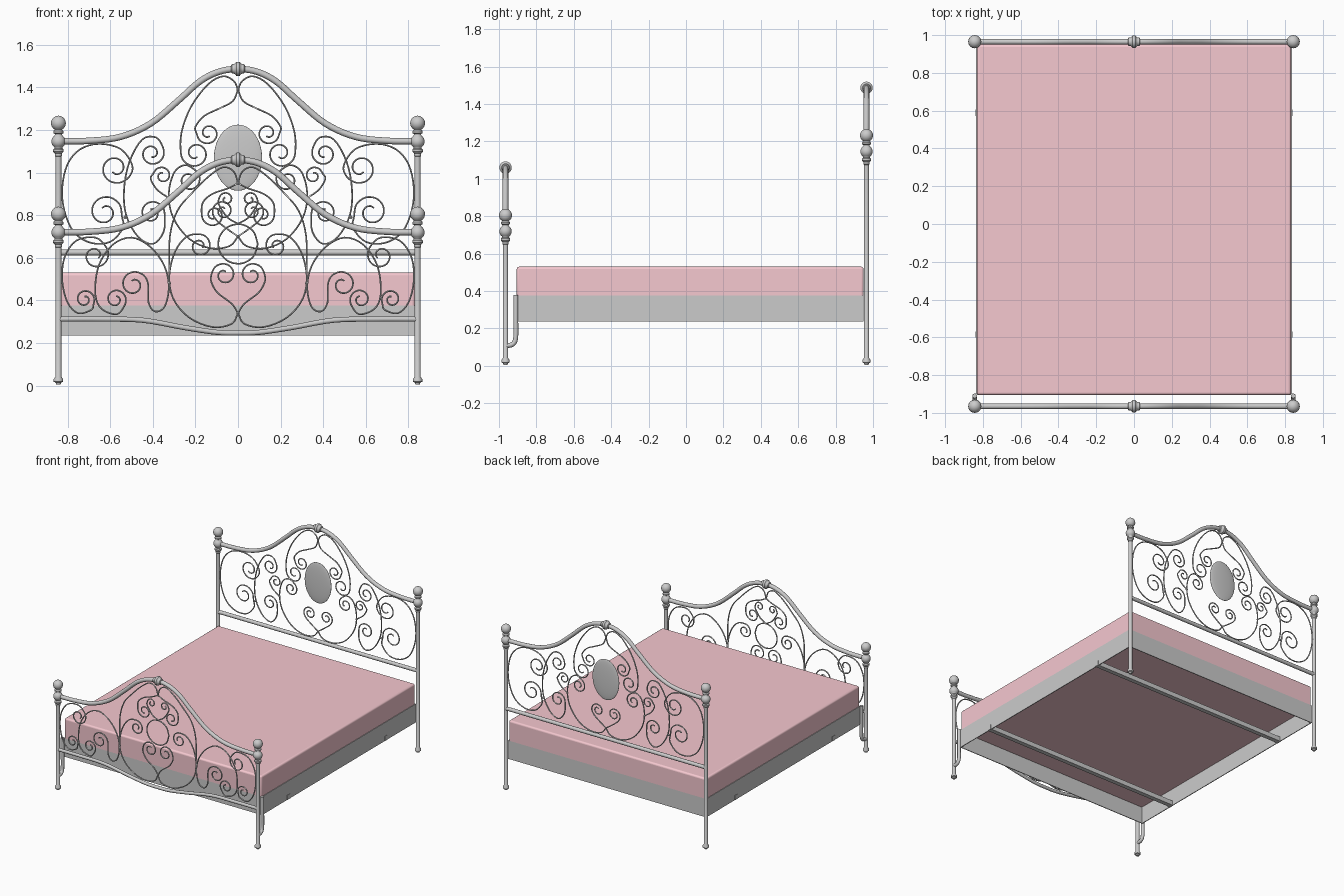
import bpy, bmesh, math
from mathutils import Vector

if "Cube" in bpy.data.objects:
    bpy.data.objects.remove(bpy.data.objects["Cube"])

HEAD_Y, FOOT_Y, POST_X = 0.965, -0.965, 0.843
DROP = 0.427  # the footboard repeats the headboard arch, lower


def finish(ob, angle=40):
    bpy.ops.object.select_all(action='DESELECT')
    ob.select_set(True)
    bpy.context.view_layer.objects.active = ob
    if ob.type == 'CURVE':
        bpy.ops.object.convert(target='MESH')
    bpy.ops.object.shade_smooth_by_angle(angle=math.radians(angle))
    return bpy.context.view_layer.objects.active


def smooth(pts, n=5):
    p = [Vector(q) for q in pts]
    p = [2 * p[0] - p[1]] + p + [2 * p[-1] - p[-2]]
    out = []
    for a, b, c, d in zip(p, p[1:], p[2:], p[3:]):
        for i in range(n):
            t = i / n
            out.append(0.5 * (2 * b + (c - a) * t + (2 * a - 5 * b + 4 * c - d) * t * t
                              + (3 * b - a - 3 * c + d) * t ** 3))
    return out + [p[-2]]


def tubes(name, paths, radius, res=2):
    cu = bpy.data.curves.new(name, 'CURVE')
    cu.dimensions = '3D'
    cu.bevel_depth, cu.bevel_resolution, cu.use_fill_caps = radius, res, True
    for path in paths:
        s = cu.splines.new('POLY')
        s.points.add(len(path) - 1)
        for pt, co in zip(s.points, path):
            pt.co = (*co, 1)
    ob = bpy.data.objects.new(name, cu)
    bpy.context.collection.objects.link(ob)
    return finish(ob, 60)


def lathe(name, profile, loc, axis='Z', steps=20):
    bm = bmesh.new()
    vs = [bm.verts.new((r, 0, z)) for r, z in profile]
    es = [bm.edges.new(e) for e in zip(vs, vs[1:])]
    bmesh.ops.spin(bm, geom=vs + es, cent=(0, 0, 0), axis=(0, 0, 1),
                   angle=2 * math.pi, steps=steps, use_duplicate=False)
    bmesh.ops.remove_doubles(bm, verts=bm.verts, dist=1e-4)
    bmesh.ops.recalc_face_normals(bm, faces=bm.faces)
    me = bpy.data.meshes.new(name)
    bm.to_mesh(me)
    bm.free()
    ob = bpy.data.objects.new(name, me)
    ob.location = loc
    if axis == 'X':
        ob.rotation_euler.y = math.pi / 2
    bpy.context.collection.objects.link(ob)
    return finish(ob)


def box(name, lo, hi, bevel=0):
    bpy.ops.mesh.primitive_cube_add(size=1)
    ob = bpy.context.object
    ob.name = name
    ob.location = [(a + b) / 2 for a, b in zip(lo, hi)]
    ob.scale = [b - a for a, b in zip(lo, hi)]
    bpy.ops.object.transform_apply(location=True, scale=True)
    if bevel:
        m = ob.modifiers.new('bevel', 'BEVEL')
        m.width, m.segments = bevel, 4
        finish(ob)
    return ob


def arc(r, zc, a0, a1, n=8):
    return [(max(0, r * math.cos(math.radians(a0 + (a1 - a0) * i / n))),
             zc + r * math.sin(math.radians(a0 + (a1 - a0) * i / n))) for i in range(n + 1)]


# turned posts with ball finials
def post(name, x, y, d):
    prof = [(0, 0.005), (0.01, 0.005), (0.013, 0.014), (0.022, 0.018), (0.022, 0.03),
            (0.014, 0.042), (0.014, 1.075 - d), (0.017, 1.078 - d), (0.017, 1.09 - d),
            (0.02, 1.093 - d), (0.025, 1.098 - d), (0.025, 1.108 - d), (0.018, 1.114 - d)]
    prof += arc(0.033, 1.146 - d, -55, 55)
    prof += [(0.016, 1.18 - d), (0.024, 1.185 - d), (0.024, 1.194 - d), (0.016, 1.203 - d)]
    prof += arc(0.035, 1.232 - d, -60, 90)
    lathe(name, prof, (x, y, 0))


for s, side in ((-1, 'left'), (1, 'right')):
    post('head_post_' + side, s * POST_X, HEAD_Y, 0)
    post('foot_post_' + side, s * POST_X, FOOT_Y, DROP)
    # bent bracket joining the foot post to the side board
    x = s * POST_X
    tubes('foot_bracket_' + side, [smooth([
        (x, -0.91, 0.38), (x, -0.91, 0.25), (x, -0.91, 0.16), (x, -0.917, 0.127),
        (x, -0.935, 0.112), (x, FOOT_Y, 0.108)])], 0.013)

# arched top rails and lower rails
half = [(-0.843, 1.147), (-0.7, 1.149), (-0.55, 1.168), (-0.41, 1.23), (-0.28, 1.338),
        (-0.18, 1.427), (-0.09, 1.473)]
arch = half + [(0, 1.486)] + [(-x, z) for x, z in reversed(half)]
dip = [(-0.843, 0.312), (-0.65, 0.312), (-0.45, 0.307), (-0.25, 0.272), (-0.1, 0.25)]
dip = dip + [(0, 0.247)] + [(-x, z) for x, z in reversed(dip)]
knob = [(0, -0.032), (0.018, -0.032), (0.022, -0.028), (0.022, -0.02), (0.025, -0.014),
        (0.033, -0.008), (0.033, 0.008), (0.025, 0.014), (0.022, 0.02), (0.022, 0.028),
        (0.018, 0.032), (0, 0.032)]
for name, y, d in (('head', HEAD_Y, 0), ('foot', FOOT_Y, DROP)):
    tubes(name + '_top_rail', [smooth([(x, y, z - d) for x, z in arch])], 0.015, 4)
    lathe(name + '_rail_knob', knob, (0, y, 1.487 - d), 'X')
tubes('head_lower_rail', [[(-POST_X, HEAD_Y, 0.625), (POST_X, HEAD_Y, 0.625)]], 0.014, 4)
tubes('foot_lower_rail', [smooth([(x, FOOT_Y, z) for x, z in dip])], 0.012, 4)


# wrought scrolls: a path whose ends may wind into spirals (cx, cz, r, start, sweep)
def spiral(cx, cz, r, a0, sweep, shrink=0.72):
    n = max(8, round(abs(sweep) / 40))
    return [(cx + r * (1 - shrink * i / n) * math.cos(math.radians(a0 + sweep * i / n)),
             cz + r * (1 - shrink * i / n) * math.sin(math.radians(a0 + sweep * i / n)))
            for i in range(n + 1)]


def scroll(pts, end=None, start=None):
    a = spiral(*start)[::-1] if start else []
    return a + pts + (spiral(*end) if end else [])


head_scrolls = [
    scroll([(-0.54, 0.74), (-0.6, 0.675), (-0.69, 0.67), (-0.77, 0.72), (-0.815, 0.82),
            (-0.825, 0.93), (-0.80, 1.04), (-0.74, 1.11), (-0.65, 1.135), (-0.55, 1.11)],
           (-0.575, 1.02, 0.08, 10, -500), (-0.625, 0.815, 0.083, -15, 500)),
    scroll([(-0.35, 0.72), (-0.40, 0.665), (-0.47, 0.7), (-0.525, 0.8), (-0.535, 0.92),
            (-0.51, 1.05), (-0.45, 1.155), (-0.385, 1.165)],
           (-0.405, 1.09, 0.06, 30, -480), (-0.405, 0.81, 0.062, -10, 480)),
    scroll([(0, 0.70), (-0.04, 0.655), (-0.13, 0.645), (-0.23, 0.69), (-0.305, 0.79),
            (-0.325, 0.9), (-0.30, 1.0), (-0.25, 1.035)], (-0.23, 0.965, 0.055, 60, -480)),
    scroll([(0, 0.70), (-0.05, 0.735), (-0.1, 0.775)], (-0.07, 0.82, 0.05, 190, -500)),
    scroll([(0, 1.39), (-0.025, 1.335), (-0.09, 1.3), (-0.16, 1.265), (-0.2, 1.215)],
           (-0.14, 1.185, 0.055, 180, 480)),
    scroll([(0, 1.39), (-0.02, 1.43), (-0.07, 1.452), (-0.14, 1.415), (-0.22, 1.31),
            (-0.265, 1.19)], (-0.2, 1.09, 0.068, 180, 480)),
    # small branch scroll between the outer and middle volutes
    scroll([(-0.325, 0.88), (-0.38, 0.92), (-0.41, 0.97)], (-0.355, 0.985, 0.045, 170, -450)),
]
foot_scrolls = [
    scroll([(-0.69, 0.355), (-0.75, 0.34), (-0.80, 0.39), (-0.825, 0.49), (-0.815, 0.6),
            (-0.76, 0.68), (-0.67, 0.695)], (-0.67, 0.61, 0.065, 40, -440),
           (-0.72, 0.405, 0.048, -30, 480)),
    scroll([(-0.57, 0.335), (-0.64, 0.36), (-0.67, 0.43), (-0.655, 0.56), (-0.59, 0.66),
            (-0.5, 0.695), (-0.41, 0.65), (-0.345, 0.56), (-0.325, 0.46), (-0.345, 0.37),
            (-0.39, 0.348), (-0.42, 0.39)], (-0.49, 0.475, 0.068, 0, 480),
           (-0.575, 0.405, 0.052, -40, 480)),
    scroll([(0, 0.34), (-0.03, 0.29), (-0.12, 0.275), (-0.23, 0.32), (-0.305, 0.41),
            (-0.322, 0.52), (-0.295, 0.63), (-0.24, 0.7)], (-0.18, 0.655, 0.055, 85, -480)),
    scroll([(0, 0.34), (-0.03, 0.385), (-0.095, 0.435), (-0.125, 0.485)],
           (-0.065, 0.52, 0.06, 180, -480)),
    scroll([(0, 0.95), (-0.02, 1.005), (-0.07, 1.025), (-0.14, 0.98), (-0.22, 0.9),
            (-0.285, 0.82), (-0.32, 0.7), (-0.322, 0.52)]),
    # petals above the ring
    scroll([(0, 0.95), (-0.05, 0.925), (-0.12, 0.9), (-0.165, 0.86)],
           (-0.115, 0.80, 0.055, 180, 460)),
    scroll([(0, 0.76), (-0.05, 0.79), (-0.09, 0.85)], (-0.055, 0.875, 0.035, 180, -420)),
]
for name, y, group in (('head', HEAD_Y, head_scrolls), ('foot', FOOT_Y, foot_scrolls)):
    paths = [smooth([(s * x, y, z) for x, z in g], 4) for g in group for s in (1, -1)]
    if name == 'foot':  # central ring
        paths.append(smooth([(x, y, z) for x, z in spiral(0, 0.665, 0.093, 0, 360, 0)]))
    tubes(name + '_scrollwork', paths, 0.0045, 1)

# little clamps where scrolls meet
for i, (x, y, z) in enumerate([
        (0, HEAD_Y, 1.39), (0, HEAD_Y, 0.70), (0.53, HEAD_Y, 0.79), (0.325, HEAD_Y, 0.88),
        (0, FOOT_Y, 0.34), (0, FOOT_Y, 0.95), (0.67, FOOT_Y, 0.41), (0.322, FOOT_Y, 0.48)]):
    for s in ((1, -1) if x else (1,)):
        lathe('scroll_clamp_%d' % i, arc(0.008, 0, -90, 90, 4), (s * x, y, z), steps=8)

# oval medallion
bpy.ops.mesh.primitive_uv_sphere_add(segments=40, ring_count=20, radius=1,
                                     location=(0, HEAD_Y, 1.07))
medallion = bpy.context.object
medallion.name = 'head_medallion'
medallion.scale = (0.113, 0.012, 0.155)
finish(medallion, 80)

# hollow bed frame of thin boards with two cross slats
F, B, X, T = -0.905, 0.95, 0.836, 0.006
for s, side in ((-1, 'left'), (1, 'right')):
    x0, x1 = sorted((s * X, s * (X - T)))
    box('side_board_' + side, (x0, F, 0.236), (x1, B, 0.376))
box('front_board', (T - X, F, 0.236), (X - T, F + T, 0.376))
box('back_board', (T - X, B - T, 0.236), (X - T, B, 0.376))
for name, y in (('front', -0.585), ('back', 0.59)):
    box('slat_' + name, (-X - 0.003, y - 0.017, 0.237), (X + 0.003, y + 0.017, 0.272))

# mattress
mattress = box('mattress', (-0.832, -0.905, 0.362), (0.832, 0.95, 0.53), 0.013)
mat = bpy.data.materials.new('rose_fabric')
mat.diffuse_color = (0.92, 0.58, 0.63, 1)
mat.use_nodes = True
mat.node_tree.nodes["Principled BSDF"].inputs["Base Color"].default_value = mat.diffuse_color
mattress.data.materials.append(mat)
